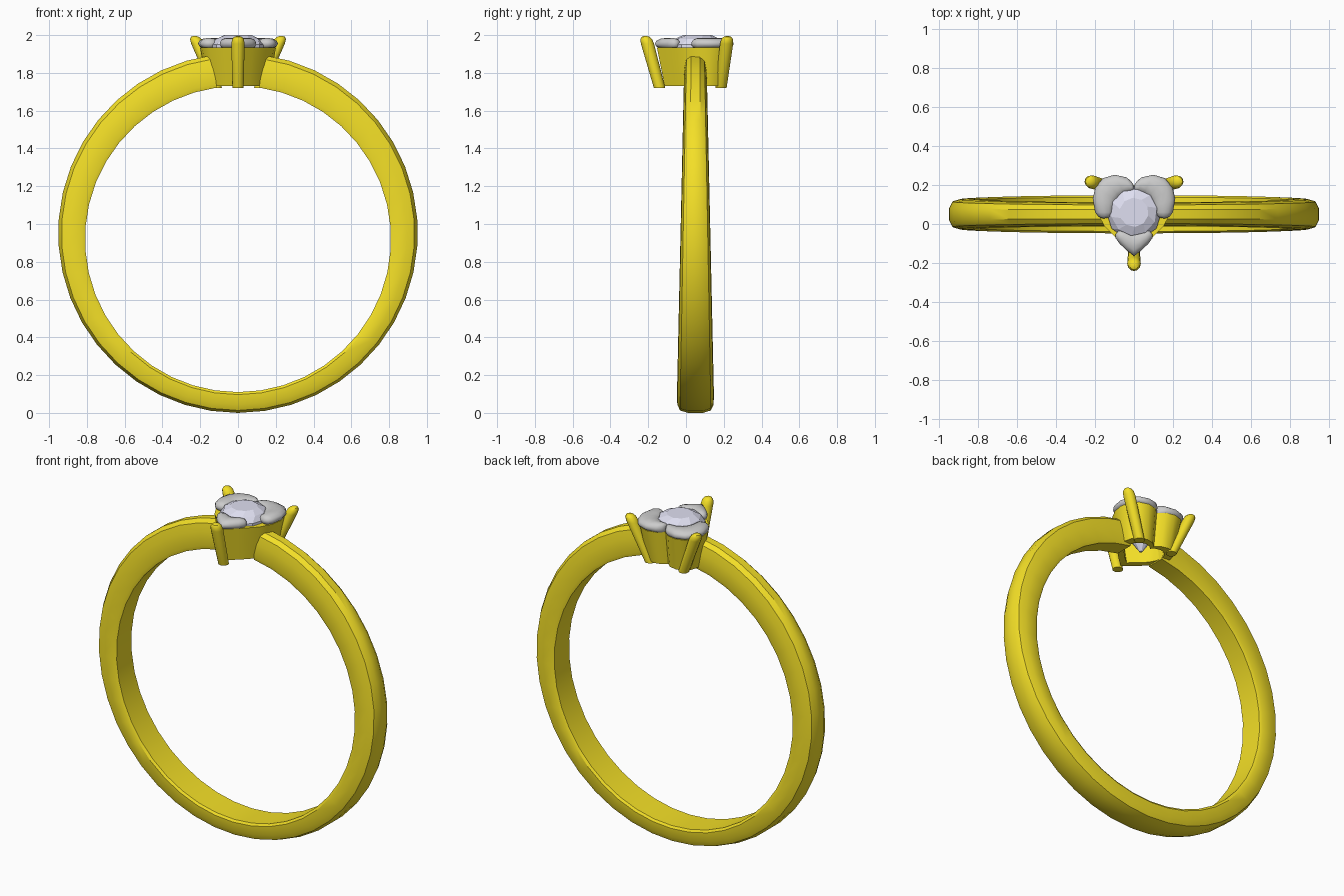
import bpy, bmesh, math
from mathutils import Vector

if "Cube" in bpy.data.objects:
    bpy.data.objects.remove(bpy.data.objects["Cube"])


def material(name, rgb):
    m = bpy.data.materials.new(name)
    m.diffuse_color = (*rgb, 1)
    m.use_nodes = True
    m.node_tree.nodes["Principled BSDF"].inputs["Base Color"].default_value = m.diffuse_color
    return m


GOLD = material("gold", (0.90, 0.74, 0.02))
CRYSTAL = material("crystal", (0.74, 0.74, 0.88))


def loft(name, rings, mat=None, loop=False, smooth=35):
    """Skin a list of equal-length closed rings; cap the ends unless looped."""
    bm = bmesh.new()
    rows = [[bm.verts.new(p) for p in ring] for ring in rings]
    n = len(rows[0])
    pairs = list(zip(rows, rows[1:])) + ([(rows[-1], rows[0])] if loop else [])
    for a, b in pairs:
        for i in range(n):
            j = (i + 1) % n
            bm.faces.new((a[i], a[j], b[j], b[i]))
    if not loop:
        bm.faces.new(rows[0])
        bm.faces.new(rows[-1])
    bmesh.ops.recalc_face_normals(bm, faces=bm.faces[:])
    me = bpy.data.meshes.new(name)
    bm.to_mesh(me)
    bm.free()
    ob = bpy.data.objects.new(name, me)
    bpy.context.collection.objects.link(ob)
    if mat:
        me.materials.append(mat)
    if smooth:
        bpy.ops.object.select_all(action='DESELECT')
        ob.select_set(True)
        bpy.context.view_layer.objects.active = ob
        bpy.ops.object.shade_smooth_by_angle(angle=math.radians(smooth))
    return ob


def circle(x, y, z, r, n):
    return [(x + r * math.cos(2 * math.pi * i / n), y + r * math.sin(2 * math.pi * i / n), z)
            for i in range(n)]


# Band: open ring, thin and wide at the bottom, narrow and deep at the top
PROFILE = [(-0.9, 0), (0.9, 0), (1, 0.12), (0.97, 0.6), (0.82, 0.88), (0.4, 1),
           (-0.4, 1), (-0.82, 0.88), (-0.97, 0.6), (-1, 0.12)]
STEPS, START = 40, 0.14
band = []
for k in range(STEPS + 1):
    a = START + (2 * math.pi - 2 * START) * k / STEPS
    s, c = math.sin(a), math.cos(a)
    inner = Vector((0.81 * s, 0, 0.92 + 0.81 * c))
    outer = Vector((0.952 * s, 0, 0.952 + 0.952 * c))
    ring = []
    for u, v in PROFILE:
        p = inner.lerp(outer, v)
        half = 0.10 - 0.042 * min(p.z, 1.9) / 1.9
        ring.append((p.x, 0.05 + u * half, p.z))
    band.append(ring)
loft("band", band, GOLD)

# Heart outline, right half from cleft to tip
HALF = [(0, 0.205), (0.04, 0.24), (0.10, 0.253), (0.16, 0.235), (0.198, 0.19),
        (0.212, 0.13), (0.20, 0.06), (0.16, -0.015), (0.08, -0.095), (0, -0.165)]
HEART = HALF + [(-x, y) for x, y in HALF[-2:0:-1]]
CY = 0.06


def heart(scale, z):
    return [(x * scale, CY + (y - CY) * scale, z) for x, y in HEART]


# Basket: tapered hollow heart
loft("basket", [heart(0.77, 1.73), heart(0.95, 1.935), heart(0.72, 1.935), heart(0.55, 1.73)],
     GOLD, loop=True)


# Prongs leaning outward
def prong(name, bottom, top):
    b, t = Vector((*bottom, 1.72)), Vector((*top, 1.995))
    rings = []
    for f, r in ((0, 0.03), (0.85, 0.035), (0.94, 0.031), (0.985, 0.021), (1, 0.008)):
        p = b.lerp(t, f)
        rings.append(circle(p.x, p.y, p.z, r, 12))
    loft(name, rings, GOLD)


prong("front_prong", (0, -0.14), (0, -0.215))
for side, sx in (("left", -1), ("right", 1)):
    prong(side + "_back_prong", (sx * 0.115, 0.185), (sx * 0.23, 0.22))


# Grey cushioned pieces filling the heart around the gem
def cushion(name, pts, tapers):
    rings = []
    for (x, y), w in zip(pts, tapers):
        o = Vector((x, y))
        d = (o - Vector((0, CY))).normalized()
        i = Vector((0, CY)) + d * 0.105
        mid, half = (o + i) / 2, (o - i) / 2
        ring = []
        for k in range(12):
            a = 2 * math.pi * k / 12
            p = mid + half * math.cos(a) * w
            ring.append((p.x, p.y, 1.955 + 0.03 * w * math.sin(a)))
        rings.append(ring)
    loft(name, rings, smooth=60)


for side, sx in (("left", -1), ("right", 1)):
    pts = [(0.004, 0.21), (0.015, 0.222)] + HALF[1:7] + [(0.193, 0.035), (0.185, 0.022)]
    cushion(side + "_lobe", [(sx * x, y) for x, y in pts],
            [0.7, 0.95, 1, 1, 1, 1, 1, 1, 0.75, 0.3])
tip = [(0.108, -0.068), (0.098, -0.078), (0.075, -0.1), (0.04, -0.134), (0, -0.165)]
cushion("tip_piece", tip + [(-x, y) for x, y in tip[-2::-1]],
        [0.4, 0.8, 1, 1, 1, 1, 1, 0.8, 0.4])

# Centre gem: faceted round brilliant
def facet_ring(r, z, turn):
    return [(r * math.cos(math.pi * i / 5 + turn), CY + r * math.sin(math.pi * i / 5 + turn), z)
            for i in range(10)]


loft("centre_gem", [facet_ring(0.008, 1.745, 0), facet_ring(0.142, 1.935, 0),
                    facet_ring(0.142, 1.95, 0), facet_ring(0.118, 1.98, 0.2),
                    facet_ring(0.075, 2.0, 0.4)], CRYSTAL, smooth=0)
